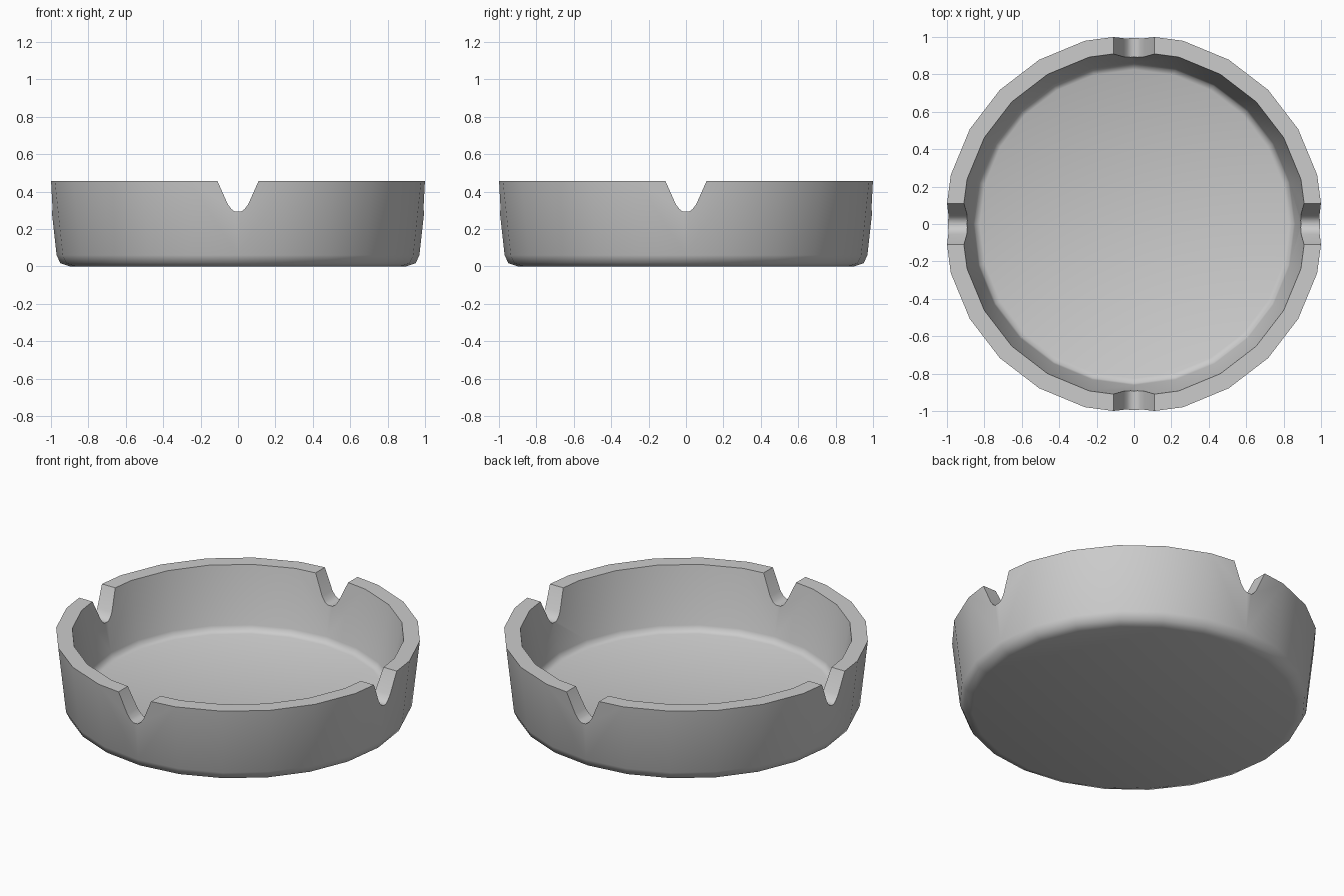
import bpy
import bmesh
from math import cos, sin, pi, radians

if "Cube" in bpy.data.objects:
    bpy.data.objects.remove(bpy.data.objects["Cube"])

SIDES = 24


def make_object(name, bm):
    bmesh.ops.recalc_face_normals(bm, faces=bm.faces)
    mesh = bpy.data.meshes.new(name)
    bm.to_mesh(mesh)
    bm.free()
    obj = bpy.data.objects.new(name, mesh)
    bpy.context.collection.objects.link(obj)
    return obj


def lathe(name, profile):
    """Stack rings of (radius, z) and cap both ends."""
    bm = bmesh.new()
    rings = [[bm.verts.new((r * cos(2 * pi * i / SIDES), r * sin(2 * pi * i / SIDES), z))
              for i in range(SIDES)] for r, z in profile]
    for a, b in zip(rings, rings[1:]):
        for i in range(SIDES):
            j = (i + 1) % SIDES
            bm.faces.new((a[i], a[j], b[j], b[i]))
    bm.faces.new(rings[0])
    bm.faces.new(rings[-1])
    return make_object(name, bm)


def notch_cutter(name, angle):
    """Rounded V prism running right across the dish."""
    half = [(0.154, 0.555), (0.055, 0.333), (0.036, 0.307), (0.016, 0.292)]
    outline = half + [(-x, z) for x, z in reversed(half)]
    bm = bmesh.new()
    face = bm.faces.new([bm.verts.new((x, -1.3, z)) for x, z in outline])
    ext = bmesh.ops.extrude_face_region(bm, geom=[face])
    bmesh.ops.translate(bm, vec=(0, 2.6, 0),
                        verts=[v for v in ext["geom"] if isinstance(v, bmesh.types.BMVert)])
    obj = make_object(name, bm)
    obj.rotation_euler.z = angle
    obj.hide_render = True
    return obj


# Dish: underside, bevelled foot, outer wall, rim, inner wall, floor
dish = lathe("ashtray_dish", [
    (0.90, 0.0), (0.95, 0.017), (0.97, 0.06), (1.014, 0.457),
    (0.924, 0.457), (0.861, 0.115), (0.852, 0.09), (0.825, 0.078),
])

# Four rest notches in the rim, from two crossing cutters
cutters = [notch_cutter("notch_cutter_y", 0), notch_cutter("notch_cutter_x", pi / 2)]
bpy.context.view_layer.objects.active = dish
dish.select_set(True)
for cutter in cutters:
    mod = dish.modifiers.new(cutter.name, 'BOOLEAN')
    mod.operation = 'DIFFERENCE'
    mod.solver = 'EXACT'
    mod.object = cutter
    bpy.ops.object.modifier_apply(modifier=mod.name)
for cutter in cutters:
    bpy.data.objects.remove(cutter)

# Smooth walls, crisp rim and notch edges
bpy.ops.object.shade_smooth_by_angle(angle=radians(48))
